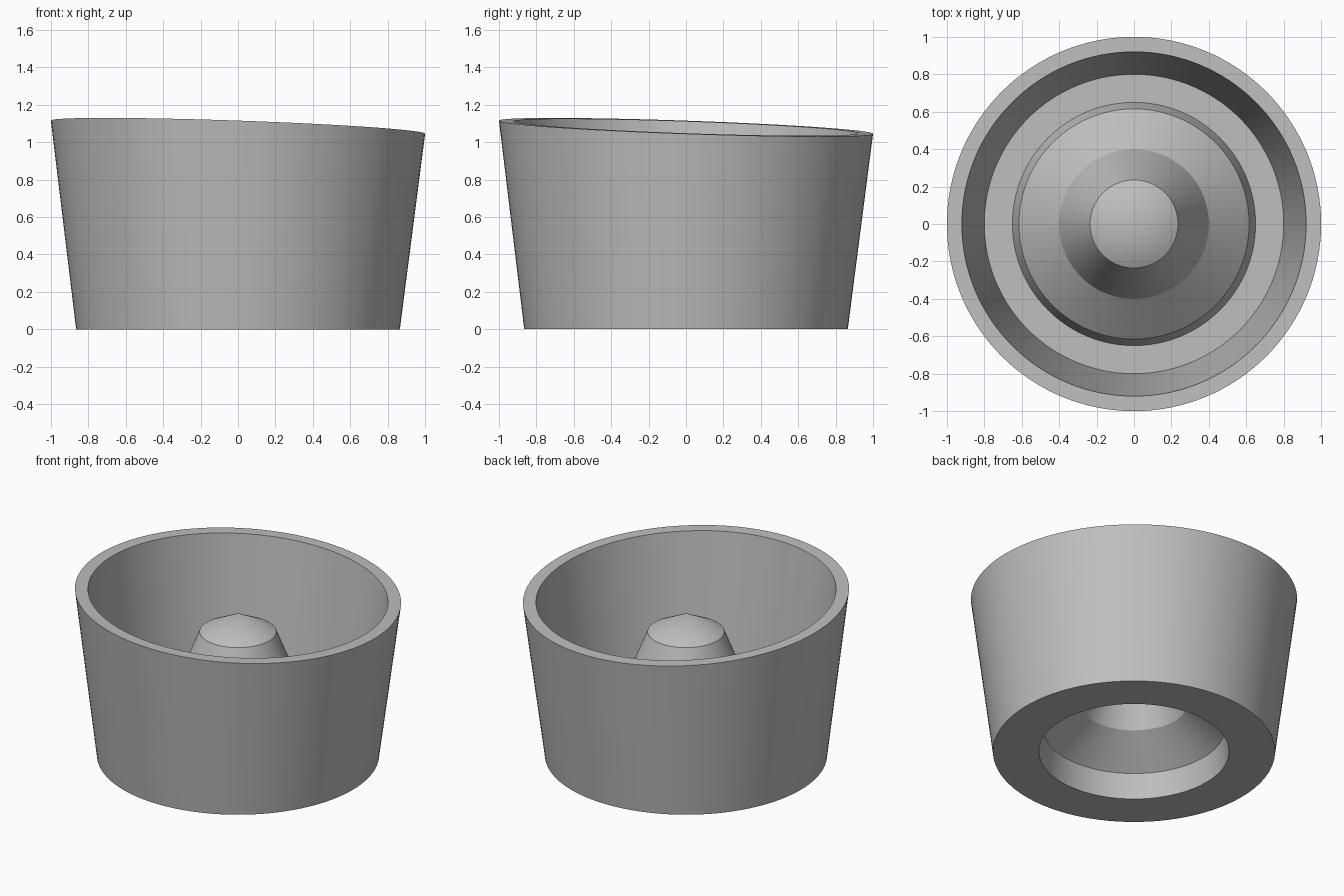
import bpy
import bmesh
import math

SEGMENTS = 128
RIM_Z = 1.08
TILT = 0.035

cube = bpy.data.objects.get("Cube")
if cube:
    bpy.data.objects.remove(cube, do_unlink=True)

# Single grey material
grey = bpy.data.materials.new("plain grey")
colour = (0.52, 0.52, 0.52, 1)
grey.use_nodes = True
grey.diffuse_color = colour
grey.node_tree.nodes["Principled BSDF"].inputs["Base Color"].default_value = colour

# Half sections as (radius, height), listed from the axis outwards and back
centre_cone = [(0, 0.96), (0.235, 0.837), (0.4, 0.43), (0.615, 0.25), (0.65, 0.12)]
outer_wall = [(0.80, 0.12), (0.92, RIM_Z), (1, RIM_Z), (0.865, 0)]
hollow_underside = [(0.583, 0), (0.557, 0.165), (0.33, 0.34), (0.17, 0.75), (0, 0.85)]
profile = centre_cone + outer_wall + hollow_underside

# Turn the section around the axis
bm = bmesh.new()
verts = [bm.verts.new((r, 0, z)) for r, z in profile]
edges = [bm.edges.new(pair) for pair in zip(verts, verts[1:])]
bmesh.ops.spin(bm, geom=verts + edges, cent=(0, 0, 0), axis=(0, 0, 1),
               angle=math.tau, steps=SEGMENTS, use_duplicate=False)
bmesh.ops.remove_doubles(bm, verts=bm.verts, dist=0.0005)

# Slant the rim along the diagonal
for v in bm.verts:
    if v.co.z > RIM_Z - 0.01:
        v.co.z -= TILT * (v.co.x + v.co.y)
bmesh.ops.recalc_face_normals(bm, faces=bm.faces)

mesh = bpy.data.meshes.new("slanted_cup")
bm.to_mesh(mesh)
bm.free()
mesh.materials.append(grey)
cup = bpy.data.objects.new("slanted_cup", mesh)
bpy.context.collection.objects.link(cup)

# Smooth walls with crisp edges
bpy.ops.object.select_all(action="DESELECT")
cup.select_set(True)
bpy.context.view_layer.objects.active = cup
bpy.ops.object.shade_smooth_by_angle(angle=math.radians(25))
